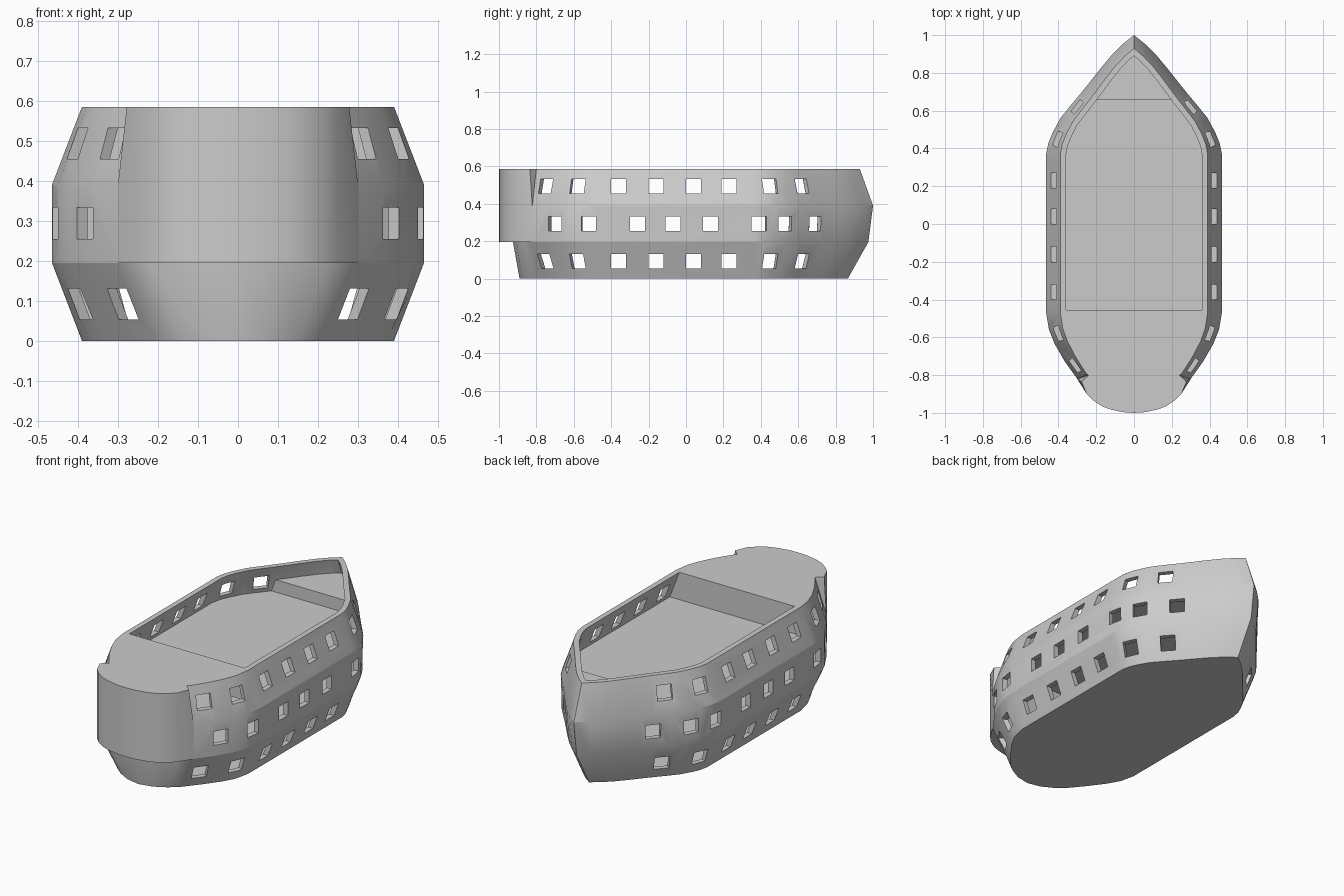
import bpy, bmesh, math
from mathutils import Matrix, Vector

if "Cube" in bpy.data.objects:
    bpy.data.objects.remove(bpy.data.objects["Cube"])

grey = bpy.data.materials.new("hull grey")
grey.diffuse_color = (0.6, 0.6, 0.6, 1)
grey.use_nodes = True
grey.node_tree.nodes["Principled BSDF"].inputs["Base Color"].default_value = grey.diffuse_color

# Right half of the widest outline, bow to stern
HALF = [(0, 1), (.06, .952), (.12, .892), (.18, .82), (.235, .75), (.285, .688), (.335, .628),
        (.39, .56), (.43, .485), (.453, .43), (.465, .37), (.465, -.47), (.45, -.56),
        (.42, -.635), (.365, -.73), (.30, -.82), (.225, -.867), (.12, -.907), (0, -.925)]
# height, half width, bow tip, stern tip
LEVELS = [(0, .39, .865, -.89), (.195, .465, .975, -.925),
          (.39, .465, 1.0, -.925), (.585, .39, .93, -.89)]
WALL = .03


def half_at(z):
    """Right half outline at any height."""
    for a, b in zip(LEVELS, LEVELS[1:]):
        if z <= b[0] + 1e-6:
            t = (z - a[0]) / (b[0] - a[0])
            _, w, bow, stern = [p + (q - p) * t for p, q in zip(a, b)]
            break
    low = max(0, 1 - z / .195)
    out = []
    for x, y in HALF:
        # the lower stern is narrower than the upper one
        pinch = 1 - .22 * low * min(1, max(0, (-y - .5) / .33)) ** 1.5
        if y > .36:
            y = .36 + (y - .36) * (bow - .36) / .64
        elif y < -.45:
            y = -.45 + (y + .45) * (stern + .45) / -.475
        out.append((x * w / .465 * pinch, y))
    return out


def ring_at(z, inset=0):
    """Full closed outline, optionally offset inwards with mitred corners."""
    h = half_at(z)
    pts = [Vector(p) for p in h + [(-x, y) for x, y in h[-2:0:-1]]]
    n, out = len(pts), []
    for i, p in enumerate(pts):
        d1 = (p - pts[i - 1]).normalized()
        d2 = (pts[(i + 1) % n] - p).normalized()
        n1, n2 = Vector((d1.y, -d1.x)), Vector((d2.y, -d2.x))
        q = p + (n1 + n2) / (1 + n1.dot(n2)) * inset
        out.append((q.x, q.y, z))
    return out


def loft(bm, rings):
    vs = [[bm.verts.new(p) for p in r] for r in rings]
    n = len(vs[0])
    for a, b in zip(vs, vs[1:]):
        for i in range(n):
            j = (i + 1) % n
            bm.faces.new((a[i], a[j], b[j], b[i]))
    bm.faces.new(vs[0])
    bm.faces.new(vs[-1])


def finish(bm, name):
    bmesh.ops.recalc_face_normals(bm, faces=bm.faces)
    me = bpy.data.meshes.new(name)
    bm.to_mesh(me)
    bm.free()
    me.materials.append(grey)
    ob = bpy.data.objects.new(name, me)
    bpy.context.collection.objects.link(ob)
    return ob


# Hull shell: up the outside, over the rim, down the inside
bm = bmesh.new()
loft(bm, [ring_at(l[0]) for l in LEVELS] + [ring_at(z, WALL) for z in (.585, .39, .195, .02)])
hull = finish(bm, "hull")

# Window cutters, following the side of the hull
bm = bmesh.new()
END_ROW = (-.75, -.58, -.36, -.16, .04, .23, .45, .62)
MID_ROW = (-.70, -.52, -.26, -.07, .13, .39, .53, .69)
for z, ys in ((.092, END_ROW), (.294, MID_ROW), (.493, END_ROW)):
    h = half_at(z)
    for y in ys:
        for (x0, y0), (x1, y1) in zip(h, h[1:]):
            if y1 <= y <= y0:
                x = x0 + (x1 - x0) * (y0 - y) / (y0 - y1)
                ang = math.atan2(x0 - x1, y0 - y1)
                break
        for s in (1, -1):
            mat = (Matrix.Translation((s * x, y, z)) @ Matrix.Rotation(-s * ang, 4, 'Z')
                   @ Matrix.Diagonal((.15, .08, .078, 1)))
            bmesh.ops.create_cube(bm, size=1, matrix=mat)
cutter = finish(bm, "window_cutter")
cutter.hide_render = True
mod = hull.modifiers.new("windows", 'BOOLEAN')
mod.object = cutter
mod.operation = 'DIFFERENCE'
mod.solver = 'EXACT'
dg = bpy.context.evaluated_depsgraph_get()
hull.data = bpy.data.meshes.new_from_object(hull.evaluated_get(dg))
hull.modifiers.clear()
bpy.data.objects.remove(cutter)


def slab(name, z0, z1, ya, yb):
    """Plate filling the inside of the hull between two stations."""
    bm = bmesh.new()
    loft(bm, [ring_at(z0, WALL), ring_at(z1, WALL)])
    for y, d in ((ya, -1), (yb, 1)):
        geom = bm.verts[:] + bm.edges[:] + bm.faces[:]
        bmesh.ops.bisect_plane(bm, geom=geom, plane_co=(0, y, 0), plane_no=(0, d, 0),
                               clear_outer=True)
        bmesh.ops.holes_fill(bm, edges=[e for e in bm.edges if e.is_boundary])
    return finish(bm, name)


# Decks and bulkheads
slab("main_deck", .41, .43, -.47, 1)
slab("bow_deck", .43, .50, .66, 1)
slab("stern_deck", .565, .585, -1, -.455)
slab("stern_bulkhead", .43, .565, -.475, -.455)

# Rounded stern block overhanging the lower hull
bm = bmesh.new()
TAIL = [(.25, -.90), (.215, -.935), (.17, -.965), (.125, -.982), (.06, -.996), (0, -1)]


def tail_ring(z, front):
    h = front + TAIL
    return [(x, y, z) for x, y in h + [(-x, y) for x, y in h[-2::-1]]]


loft(bm, [tail_ring(.195, [(.285, -.81), (.30, -.822)]),
          tail_ring(.39, [(.285, -.81), (.30, -.822)]),
          tail_ring(.585, [(.235, -.795), (.278, -.835)])])
block = finish(bm, "stern_block")

# Smooth curved sides, sharp edges kept
for ob in (hull, block):
    bpy.ops.object.select_all(action='DESELECT')
    ob.select_set(True)
    bpy.context.view_layer.objects.active = ob
    bpy.ops.object.shade_smooth_by_angle(angle=math.radians(20))
